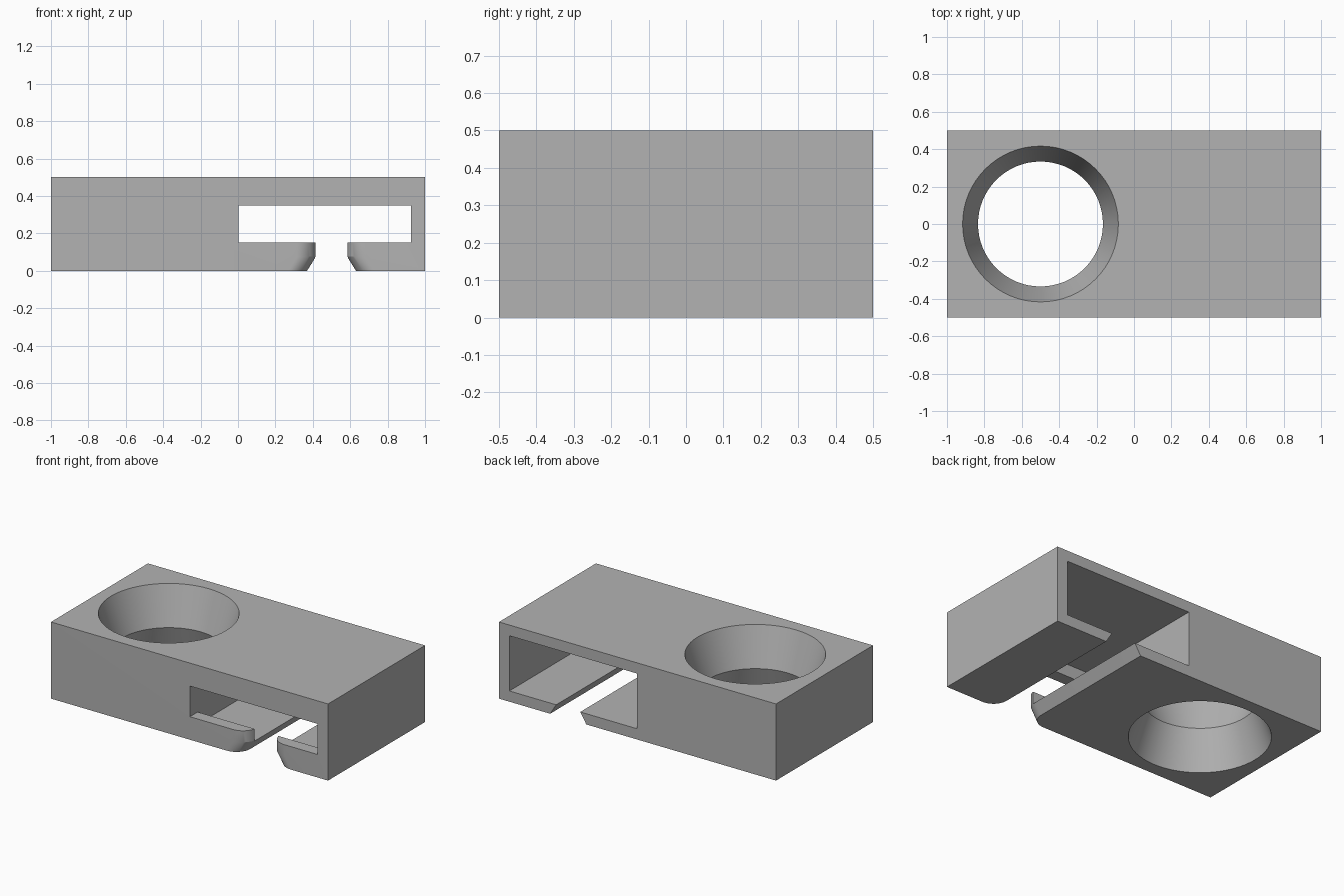
import bpy
import bmesh
from math import sin, cos, pi, radians

cube = bpy.data.objects.get("Cube")
if cube:
    bpy.data.objects.remove(cube, do_unlink=True)

grey = bpy.data.materials.new("plain grey")
grey.use_nodes = True
color = (0.45, 0.45, 0.45, 1)
grey.diffuse_color = color
grey.node_tree.nodes["Principled BSDF"].inputs["Base Color"].default_value = color


def loft(name, rings):
    """Closed solid through a stack of matching outlines."""
    bm = bmesh.new()
    loops = [[bm.verts.new(p) for p in ring] for ring in rings]
    for low, high in zip(loops, loops[1:]):
        n = len(low)
        for i in range(n):
            j = (i + 1) % n
            bm.faces.new((low[i], low[j], high[j], high[i]))
    bm.faces.new(loops[0][::-1])
    bm.faces.new(loops[-1])
    bmesh.ops.recalc_face_normals(bm, faces=bm.faces[:])
    mesh = bpy.data.meshes.new(name)
    bm.to_mesh(mesh)
    bm.free()
    mesh.materials.append(grey)
    obj = bpy.data.objects.new(name, mesh)
    bpy.context.collection.objects.link(obj)
    return obj


def box(name, x0, x1, y0, y1, z0, z1):
    return loft(name, [[(x0, y0, z), (x1, y0, z), (x1, y1, z), (x0, y1, z)]
                       for z in (z0, z1)])


def circle(r, z, n=64):
    return [(-0.5 + r * cos(2 * pi * i / n), r * sin(2 * pi * i / n), z)
            for i in range(n)]


def neck(half, z, r=0.1, steps=12):
    """Slot outline that flares around rounded corners at the front."""
    side = [(half, 0.6)]
    for i in range(steps + 1):
        a = pi / 2 * i / steps
        side.append((half + r - r * cos(a), -0.5 + r - r * sin(a)))
    side.append((half + r, -0.6))
    return ([(0.5 + x, y, z) for x, y in side]
            + [(0.5 - x, y, z) for x, y in reversed(side)])


block = box("block", -1, 1, -0.5, 0.5, 0, 0.5)

cutters = [
    # Round hole, narrowest at mid height
    loft("hole_cutter", [circle(0.433, -0.05), circle(0.334, 0.25),
                         circle(0.433, 0.55)]),
    # Tall channel open at the back, behind a lower front window
    box("channel_cutter", 0.003, 0.925, -0.42, 0.6, 0.07, 0.43),
    box("window_cutter", 0.003, 0.925, -0.6, 0, 0.15, 0.35),
    # Bottom slot with sloping lower edges
    loft("slot_cutter", [neck(0.174, -0.07), neck(0.084, 0.075),
                         neck(0.084, 0.25)]),
]

bpy.ops.object.select_all(action="DESELECT")
block.select_set(True)
bpy.context.view_layer.objects.active = block
for cutter in cutters:
    cutter.hide_render = True
    mod = block.modifiers.new(cutter.name, "BOOLEAN")
    mod.operation = "DIFFERENCE"
    mod.solver = "EXACT"
    mod.object = cutter
    bpy.ops.object.modifier_apply(modifier=mod.name)
    bpy.data.objects.remove(cutter, do_unlink=True)

bpy.ops.object.shade_smooth_by_angle(angle=radians(20))
